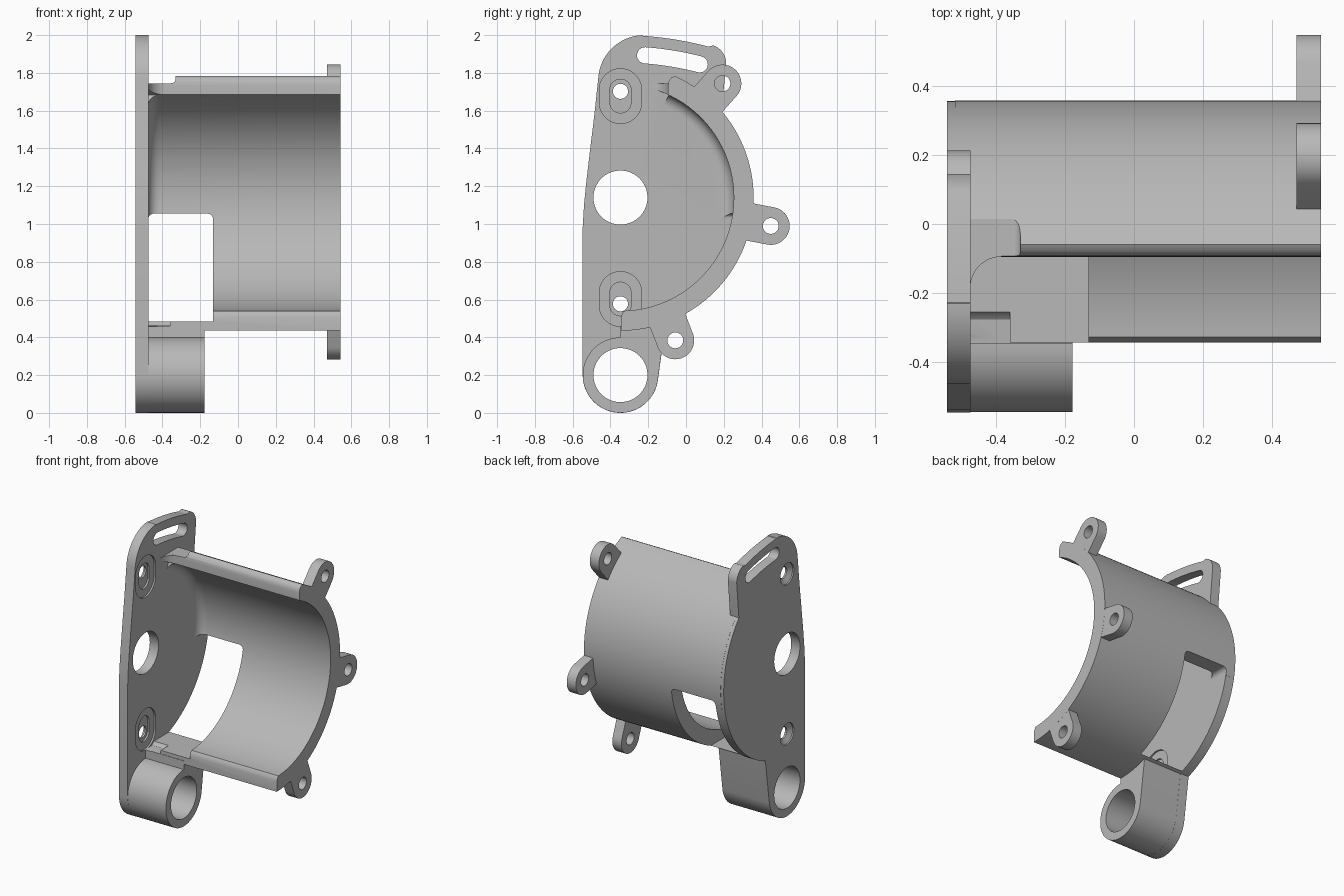
import bpy, bmesh, math
from mathutils import Vector

if "Cube" in bpy.data.objects:
    bpy.data.objects.remove(bpy.data.objects["Cube"])

CY, CZ = -0.347, 1.14          # axis of the half shell (y, z)
PZ = 0.2                       # height of the pivot boss axis
X0, X1, X2 = -0.543, -0.475, 0.543   # plate back, plate front, shell end


def arc(cu, cv, r, a0, a1, n=24):
    return [(cu + r * math.cos(math.radians(a0 + (a1 - a0) * i / n)),
             cv + r * math.sin(math.radians(a0 + (a1 - a0) * i / n))) for i in range(n + 1)]


def circle(cu, cv, r, n=64):
    return arc(cu, cv, r, 0, 360, n)[:-1]


def obround(cu, cv, r, h):
    return arc(cu, cv + h, r, 0, 180) + arc(cu, cv - h, r, 180, 360)


def prism(name, pts, lo, hi, axis="x"):
    put = {"x": lambda u, v, d: (d, u, v),
           "y": lambda u, v, d: (u, d, v),
           "z": lambda u, v, d: (u, v, d)}[axis]
    bm = bmesh.new()
    a = [bm.verts.new(put(u, v, lo)) for u, v in pts]
    b = [bm.verts.new(put(u, v, hi)) for u, v in pts]
    bm.faces.new(a)
    bm.faces.new(b[::-1])
    for i in range(len(pts)):
        j = (i + 1) % len(pts)
        bm.faces.new((a[i], b[i], b[j], a[j]))
    return finish(name, bm)


def sweep(name, profile, a0, a1, cy, cz, n=48):
    """Revolve an (x, radius) profile about the x direction; closed when a full turn."""
    full = abs(a1 - a0) >= 360
    bm = bmesh.new()
    rings = []
    for i in range(n if full else n + 1):
        t = math.radians(a0 + (a1 - a0) * i / n)
        rings.append([bm.verts.new((x, cy + r * math.cos(t), cz + r * math.sin(t)))
                      for x, r in profile])
    k = len(profile)
    for i in range(n):
        p, q = rings[i], rings[(i + 1) % len(rings)]
        for j in range(k if not full else k - 1):
            m = (j + 1) % k
            bm.faces.new((p[j], p[m], q[m], q[j]))
    if full:
        bm.faces.new([r[0] for r in rings])
        bm.faces.new([r[-1] for r in rings])
    else:
        bm.faces.new(rings[0])
        bm.faces.new(rings[-1])
    return finish(name, bm)


def finish(name, bm):
    bmesh.ops.recalc_face_normals(bm, faces=bm.faces[:])
    me = bpy.data.meshes.new(name)
    bm.to_mesh(me)
    bm.free()
    ob = bpy.data.objects.new(name, me)
    bpy.context.collection.objects.link(ob)
    return ob


def combine(target, other, op):
    m = target.modifiers.new(op, "BOOLEAN")
    m.operation, m.solver, m.object = op, "EXACT", other
    bpy.context.view_layer.objects.active = target
    bpy.ops.object.modifier_apply(modifier=m.name)
    bpy.data.objects.remove(other, do_unlink=True)


def cut(t, o):
    combine(t, o, "DIFFERENCE")


def add(t, o):
    combine(t, o, "UNION")


# end plate outline: pivot end, shell side arc, top lobe, sloping left edge
outline = (arc(CY, PZ, 0.2, 180, 350, 40) + arc(CY, CZ, 0.704, -70, 40.5, 60)
           + arc(0.113, 1.85, 0.1, 0, 72, 12)
           + arc(CY, PZ, 1.8, 75, 86.2, 16) + arc(-0.222, 1.757, 0.243, 92, 176, 20)
           + [(-0.485, 1.58), (-0.507, 1.40), (-0.527, 1.23), (-0.54, 1.10), (-0.547, 0.98)])
bracket = prism("bracket", outline, X0, X1)

# half shell with rounded lips
shell = prism("shell", arc(CY, CZ, 0.705, -89.8, 65.9, 80)
              + [(-0.079, 1.774), (-0.091, 1.757), (-0.095, 1.735)]
              + arc(CY, CZ, 0.6, 65.2, -88.2, 80)
              + [(-0.338, 0.527), (-0.344, 0.505)], -0.52, X2)

# fillet between shell and plate on the inside
add(shell, sweep("inner_fillet", [(-0.5, 0.63), (-0.415, 0.63)]
                 + [(-0.415 + u, 0.54 + v) for u, v in arc(0, 0, 0.06, 90, 180, 8)]
                 + [(-0.5, 0.54)], -20, 64.8, CY, CZ))

# side window, open down to a flat floor
cut(shell, prism("window_cutter", [(-0.6, 0.485), (-0.132, 0.485)]
                 + arc(-0.162, 1.025, 0.03, 0, 90, 8)
                 + arc(-0.445, 1.025, 0.03, 90, 180, 8) + [(-0.475, 1.0), (-0.6, 1.0)],
                 -0.6, 0.6, "y"))

# lowered step at the top lip next to the plate
cut(shell, prism("step_cutter", [(-0.6, 1.745)] + arc(-0.355, 1.77, 0.025, -90, 0, 6)
                 + [(-0.33, 1.9), (-0.6, 1.9)], -0.3, 0.02, "y"))

# curved web joining the top lip to the plate
web = prism("lip_web", arc(-0.385, -0.185, 0.09, 180, 90, 12)
            + [(-0.385, -0.06), (-0.5, -0.06), (-0.5, -0.185)], 1.66, 1.7445, "z")
cut(web, prism("web_cutter", circle(CY, CZ, 0.6, 128), -0.7, 0))
add(shell, web)

# screw clearance groove in the floor
cut(shell, prism("groove_cutter", circle(CY, 0.555, 0.115), -0.6, -0.36))
add(bracket, shell)

# pivot boss blending up to the shell
boss = prism("pivot_boss", arc(CY, PZ, 0.1995, 90, 350, 48)
             + [(-0.108, 0.475), (-0.2, 0.468), (CY, 0.46)], -0.51, -0.178)
add(bracket, boss)
cut(bracket, prism("pivot_hole", circle(CY, PZ, 0.143), -0.7, 0))

# three radial screw ears on the open end
for a in (48.2, -10.7, -69):
    t = math.radians(a)
    c, s = math.cos(t), math.sin(t)
    place = lambda pts: [(CY + u * c - v * s, CZ + u * s + v * c) for u, v in pts]
    add(bracket, prism("ear", place([(0.65, -0.1)] + arc(0.81, 0, 0.1, -90, 90)
                                    + [(0.65, 0.1)]), 0.472, X2 - 0.0005))
    cut(bracket, prism("ear_hole", place(circle(0.81, 0, 0.042, 40)), 0.4, 0.7))

# centre hole and curved adjustment slot in the plate
cut(bracket, prism("centre_hole", circle(CY, CZ, 0.143), -0.7, -0.4))
a0, a1, R, r = 75.7, 85.6, 1.698, 0.043
e0, e1 = arc(CY, PZ, R, a0, a1, 1)
cut(bracket, prism("slot_cutter", arc(CY, PZ, R + r, a0, a1, 16)
                   + arc(*e1, r, a1, a1 + 180, 12)[1:-1]
                   + arc(CY, PZ, R - r, a1, a0, 16)
                   + arc(*e0, r, a0 + 180, a0 + 360, 12)[1:-1], -0.7, -0.4))

# two stepped screw seats, countersunk from the back
for sgn in (1, -1):
    zc, zh = CZ + sgn * 0.537, CZ + sgn * 0.5625
    cut(bracket, prism("seat_cutter", obround(CY, zc, 0.112, 0.033), X1 - 0.012, X1 + 0.05))
    cut(bracket, prism("inner_seat_cutter", obround(CY, zc, 0.056, 0.033), X1 - 0.025, X1 + 0.05))
    cut(bracket, sweep("countersink", [(X0 - 0.02, 0.075), (X0 + 0.01, 0.075), (X0 + 0.03, 0.04),
                                       (X1 + 0.02, 0.04)], 0, 360, CY, zh))

# single grey finish, smooth with crisp edges
grey = bpy.data.materials.new("plain grey")
grey.diffuse_color = (0.48, 0.48, 0.48, 1)
grey.use_nodes = True
grey.node_tree.nodes["Principled BSDF"].inputs["Base Color"].default_value = grey.diffuse_color
bracket.data.materials.clear()
bracket.data.materials.append(grey)
for p in bracket.data.polygons:
    p.material_index = 0
bpy.ops.object.select_all(action="DESELECT")
bracket.select_set(True)
bpy.context.view_layer.objects.active = bracket
bpy.ops.object.shade_smooth_by_angle(angle=math.radians(30))
